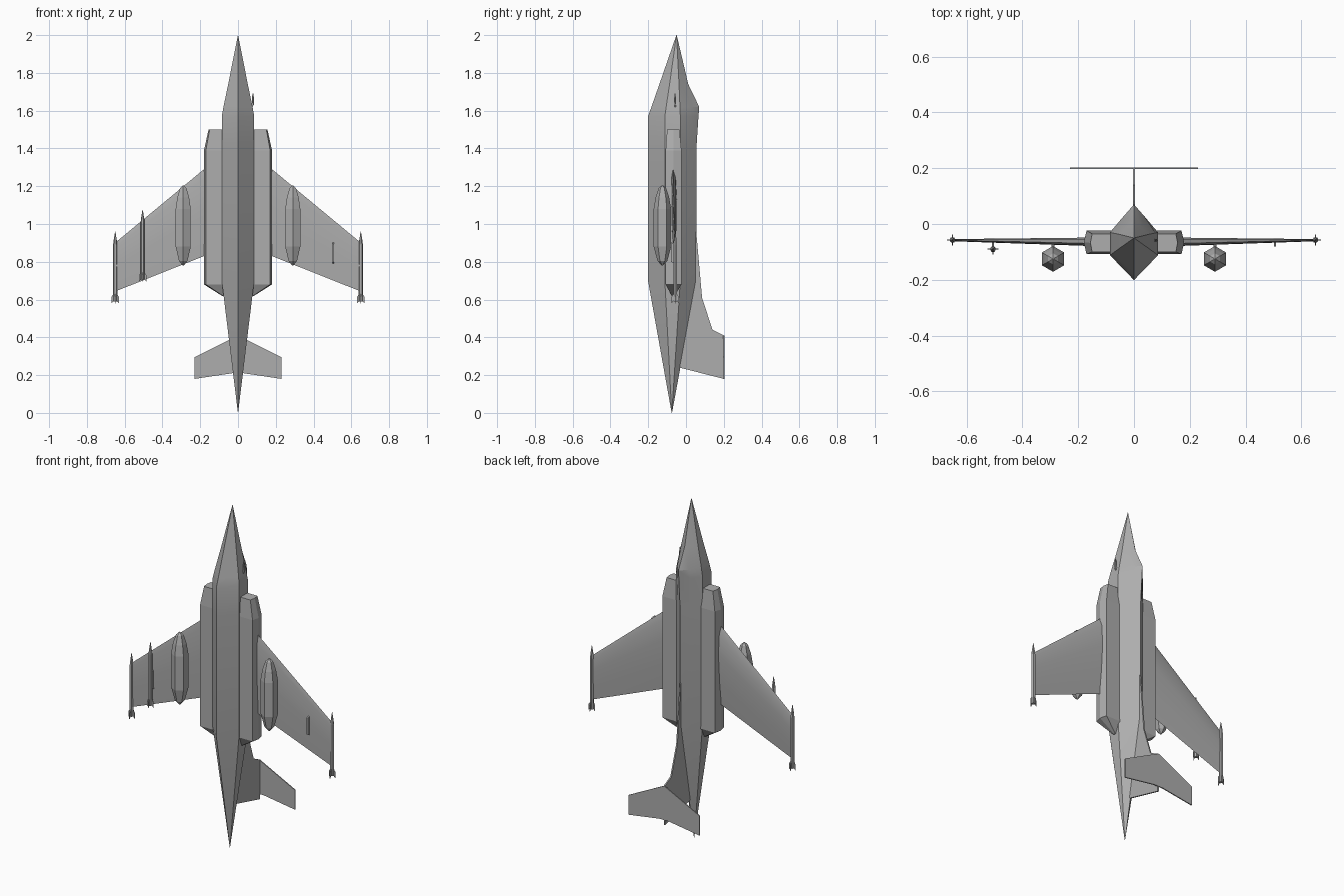
import bpy, bmesh, math

if "Cube" in bpy.data.objects:
    bpy.data.objects.remove(bpy.data.objects["Cube"])

GREY = (0.42, 0.42, 0.42, 1)
mat = bpy.data.materials.new("airframe grey")
mat.use_nodes = True
mat.diffuse_color = GREY
mat.node_tree.nodes["Principled BSDF"].inputs["Base Color"].default_value = GREY


def finish(name, bm, smooth=None):
    bmesh.ops.remove_doubles(bm, verts=bm.verts, dist=1e-5)
    bmesh.ops.recalc_face_normals(bm, faces=bm.faces)
    mesh = bpy.data.meshes.new(name)
    bm.to_mesh(mesh)
    bm.free()
    mesh.materials.append(mat)
    ob = bpy.data.objects.new(name, mesh)
    bpy.context.collection.objects.link(ob)
    if smooth:
        bpy.ops.object.select_all(action='DESELECT')
        ob.select_set(True)
        bpy.context.view_layer.objects.active = ob
        bpy.ops.object.shade_smooth_by_angle(angle=math.radians(smooth))
    return ob


def loft(name, rings, smooth=None):
    """Skin equal-length rings of points and cap both ends."""
    bm = bmesh.new()
    vs = [[bm.verts.new(p) for p in r] for r in rings]
    n = len(rings[0])
    for a, b in zip(vs, vs[1:]):
        for i in range(n):
            j = (i + 1) % n
            bm.faces.new((a[i], a[j], b[j], b[i]))
    bm.faces.new(vs[0])
    bm.faces.new(vs[-1])
    bmesh.ops.dissolve_degenerate(bm, dist=1e-5, edges=bm.edges)
    return finish(name, bm, smooth)


def plate(name, outline, axis, at, half):
    """Thin plate: outline of (u, z) points, thick along axis x or y."""
    put = (lambda u, z, t: (t, u, z)) if axis == 'x' else (lambda u, z, t: (u, t, z))
    return loft(name, [[put(u, z, at + s * half) for u, z in outline] for s in (-1, 1)])


def turned(name, x, y, profile, sides=6, turn=0.0):
    """Faceted body of revolution along z from (radius, z) pairs."""
    rings = []
    for r, z in profile:
        rings.append([(x + r * math.cos(turn + math.tau * i / sides),
                       y + r * math.sin(turn + math.tau * i / sides), z)
                      for i in range(sides)])
    return loft(name, rings)


# Fuselage: half width, belly, lower side, upper side, shoulder x, shoulder y, spine
def body_ring(z, w, belly, lo, up, sx, sy, top):
    half = [(w, lo), (w, up), (sx, sy)]
    pts = [(0, belly)] + half + [(0, top)] + [(-x, y) for x, y in reversed(half)]
    return [(x, y, z) for x, y in pts]


loft("fuselage", [
    body_ring(2.0, 0.0005, -0.051, -0.0505, -0.05, 0.0002, -0.0495, -0.049),
    body_ring(1.74, 0.052, -0.141, -0.087, -0.037, 0.025, -0.012, 0.012),
    body_ring(1.62, 0.077, -0.183, -0.105, -0.032, 0.037, 0.028, 0.07),
    body_ring(1.57, 0.086, -0.201, -0.112, -0.03, 0.042, 0.022, 0.066),
    body_ring(1.40, 0.086, -0.201, -0.112, -0.03, 0.043, 0.013, 0.055),
    body_ring(0.70, 0.086, -0.201, -0.112, -0.03, 0.043, 0.013, 0.055),
    body_ring(0.0, 0.0005, -0.076, -0.0755, -0.075, 0.0002, -0.0745, -0.074)], 15)

# Fin and high tailplane
plate("tail_fin", [(0.04, 0.98), (0.055, 0.95), (0.085, 0.61), (0.14, 0.44),
                   (0.2, 0.41), (0.2, 0.18), (-0.035, 0.24), (-0.02, 0.6)], 'x', 0, 0.004)
plate("tailplane", [(0, 0.41), (0.05, 0.385), (0.23, 0.295), (0.23, 0.18), (0.03, 0.21),
                    (-0.03, 0.21), (-0.23, 0.18), (-0.23, 0.295), (-0.05, 0.385)],
      'y', 0.2, 0.003)

# Missile with four tail fins
def missile(name, x, y, z):
    turned(name, x, y, [(0.001, z + 0.38), (0.009, z + 0.33), (0.011, z + 0.31),
                        (0.011, z + 0.01)], 6)
    fin = [(0.0, 0.06), (0.02, 0.035), (0.02, 0.0), (0.008, 0.015), (0.0, 0.015),
           (-0.008, 0.015), (-0.02, 0.0), (-0.02, 0.035)]
    plate(name + "_fins_wide", [(x + u, z + v) for u, v in fin], 'y', y, 0.0015)
    plate(name + "_fins_deep", [(y + u, z + v) for u, v in fin], 'x', x, 0.0015)


for side, s in (("left", 1), ("right", -1)):
    # Side duct: inner x, outer x, middle x, low y, high y
    def duct_ring(z, xo, xm, lo, hi):
        mid = (lo + hi) / 2
        return [(s * x, y, z) for x, y in
                ((0.06, lo), (xo, lo), (xm, mid), (xo, hi), (0.06, hi))]

    loft(side + "_intake", [
        duct_ring(1.50, 0.150, 0.156, -0.100, -0.035),
        duct_ring(1.39, 0.170, 0.180, -0.108, -0.024),
        duct_ring(0.68, 0.170, 0.180, -0.108, -0.024),
        duct_ring(0.62, 0.080, 0.085, -0.075, -0.060)])

    # Wing: thin section from leading edge over the upper side and back
    def wing_ring(x, lead, trail, y, up, down):
        c = lead - trail
        return [(s * x, y + dy, lead - f * c) for f, dy in
                ((0, 0), (0.1, up * 0.7), (0.35, up), (0.7, up * 0.6),
                 (1, 0), (0.5, -down), (0.1, -down * 0.8))]

    loft(side + "_wing", [
        wing_ring(0.12, 1.34, 0.853, -0.07, 0.022, 0.010),
        wing_ring(0.18, 1.29, 0.83, -0.069, 0.020, 0.009),
        wing_ring(0.645, 0.905, 0.645, -0.058, 0.004, 0.004)], 30)

    # Hexagonal drop tank on its pylon
    turned(side + "_drop_tank", s * 0.29, -0.125,
           [(0.003, 1.205), (0.02, 1.19), (0.036, 1.14), (0.046, 1.08), (0.046, 0.88),
            (0.026, 0.805), (0.003, 0.78)], 6, math.pi / 6)
    plate(side + "_tank_pylon", [(-0.1, 1.08), (-0.065, 1.1), (-0.065, 0.9), (-0.1, 0.9)],
          'x', s * 0.29, 0.005)

    # Outer pylon and wingtip missile
    plate(side + "_outer_pylon", [(-0.08, 0.895), (-0.06, 0.905), (-0.06, 0.79), (-0.08, 0.80)],
          'x', s * 0.505, 0.004)
    missile(side + "_tip_missile", s * 0.65, -0.057, 0.58)

# Single missile under the right wing
missile("right_underwing_missile", -0.505, -0.09, 0.695)

# Air data probe on the left of the nose
turned("nose_probe", 0.079, -0.058, [(0.002, 1.69), (0.005, 1.67), (0.005, 1.63)], 6)
plate("probe_mount", [(0.06, 1.59), (0.082, 1.63), (0.082, 1.65), (0.06, 1.62)],
      'y', -0.058, 0.004)
